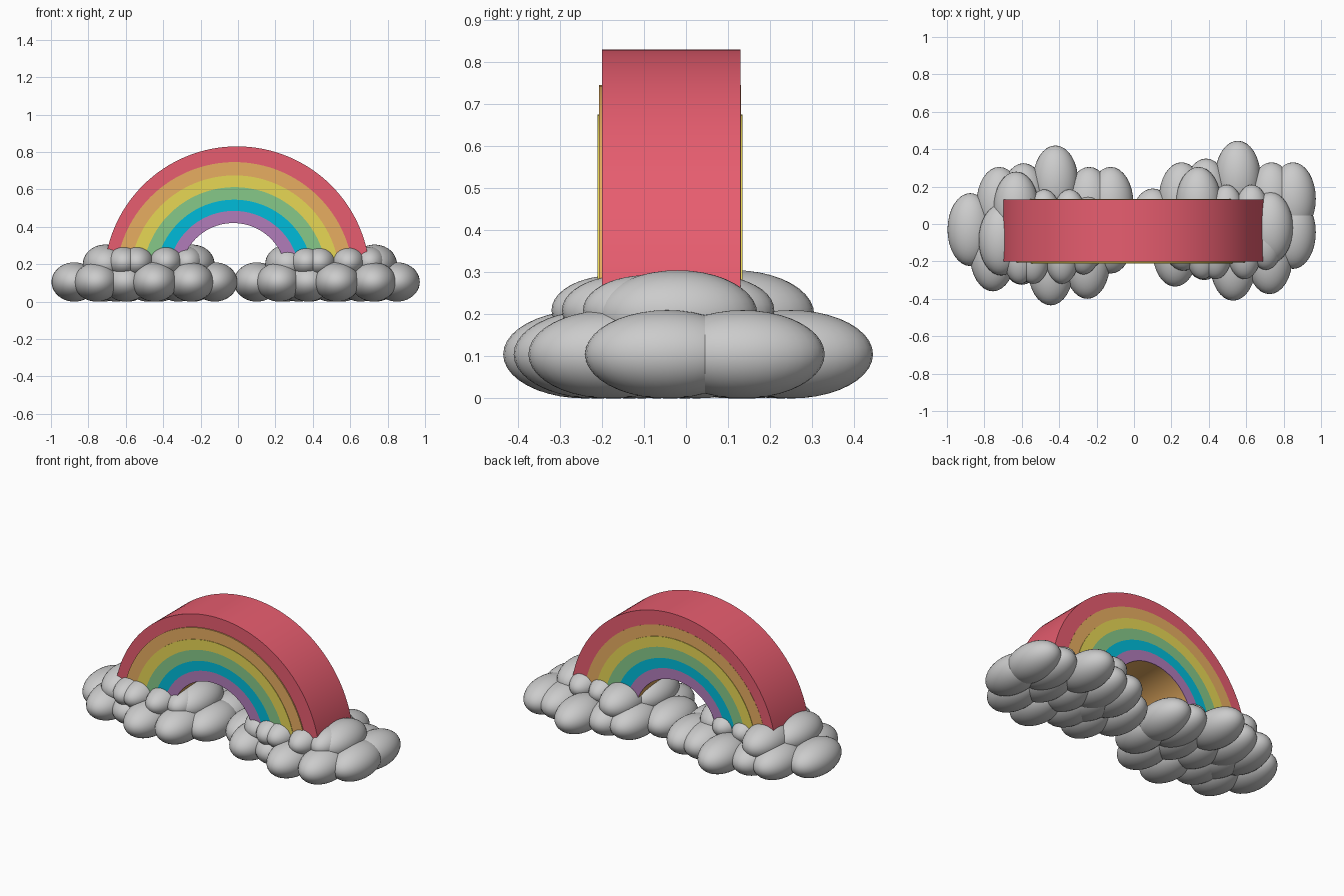
import bpy, bmesh, math
from mathutils import Matrix, Vector

if "Cube" in bpy.data.objects:
    bpy.data.objects.remove(bpy.data.objects["Cube"])


def finish(bm, name, color=None):
    bmesh.ops.recalc_face_normals(bm, faces=bm.faces)
    mesh = bpy.data.meshes.new(name)
    bm.to_mesh(mesh)
    bm.free()
    obj = bpy.data.objects.new(name, mesh)
    bpy.context.collection.objects.link(obj)
    if color:
        mat = bpy.data.materials.new(name + "_colour")
        mat.diffuse_color = (*color, 1)
        mat.use_nodes = True
        mat.node_tree.nodes["Principled BSDF"].inputs["Base Color"].default_value = mat.diffuse_color
        mesh.materials.append(mat)
    bpy.ops.object.select_all(action='DESELECT')
    obj.select_set(True)
    bpy.context.view_layer.objects.active = obj
    bpy.ops.object.shade_smooth_by_angle(angle=math.radians(40))
    return obj


def arch(name, color, outer, inner, depths, steps=64):
    """Half ring between two (centre_x, centre_z, radius) arcs, once per depth range."""
    bm = bmesh.new()
    for y0, y1 in depths:
        rows = []
        for i in range(steps + 1):
            a = math.pi * i / steps
            (ox, oz, ro), (ix, iz, ri) = outer, inner
            po = (ox + ro * math.cos(a), oz + ro * math.sin(a))
            pi = (ix + ri * math.cos(a), iz + ri * math.sin(a))
            rows.append([bm.verts.new((p[0], y, p[1]))
                         for p, y in ((po, y0), (po, y1), (pi, y1), (pi, y0))])
        for a, b in zip(rows, rows[1:]):
            for k in range(4):
                bm.faces.new((a[k], a[(k + 1) % 4], b[(k + 1) % 4], b[k]))
        bm.faces.new(rows[0])
        bm.faces.new(rows[-1])
    return finish(bm, name, color)


# Rainbow band boundaries, outside to inside: centre x, centre z, radius
arcs = [(-0.005, 0.118, 0.712), (-0.018, 0.110, 0.636), (-0.018, 0.113, 0.562),
        (-0.018, 0.118, 0.494), (-0.020, 0.123, 0.422), (-0.022, 0.133, 0.352),
        (-0.025, 0.137, 0.283)]

# Outer red shell and the full-depth orange body
arch("red_arch", (0.80, 0.11, 0.16), arcs[0], arcs[1], [(-0.20, 0.13)])
arch("orange_arch", (0.80, 0.42, 0.12), arcs[1], arcs[6], [(-0.207, 0.131)])

# Thin coloured bands on the front and back of the body
bands = [("yellow_band", (0.80, 0.68, 0.09)), ("green_band", (0.24, 0.58, 0.25)),
         ("blue_band", (0.0, 0.50, 0.70)), ("purple_band", (0.44, 0.20, 0.49))]
for i, (name, color) in enumerate(bands):
    arch(name, color, arcs[i + 2], arcs[i + 3], [(-0.21, -0.205), (0.129, 0.134)])

# Cloud puffs: x, y; the base row rests on the ground
base_puffs = [(-0.875, -0.03), (-0.72, 0.11), (-0.59, 0.13), (-0.42, 0.225),
              (-0.24, 0.11), (-0.125, 0.11), (-0.125, -0.07), (-0.25, -0.205),
              (-0.445, -0.24), (-0.755, -0.165), (-0.60, -0.13),
              (-0.65, 0.0), (-0.48, 0.0), (-0.32, 0.0)]
top_puffs = [(-0.71, -0.085), (-0.63, 0.09), (-0.245, -0.045)]
small_puffs = [(-0.54, -0.17), (-0.385, -0.17), (-0.61, -0.17), (-0.48, 0.035),
               (-0.345, 0.035), (-0.27, -0.12)]


def cloud(name, offset):
    bm = bmesh.new()
    for puffs, z, size in ((base_puffs, 0.105, (0.122, 0.195, 0.105)),
                           (top_puffs, 0.200, (0.120, 0.190, 0.105)),
                           (small_puffs, 0.210, (0.090, 0.150, 0.083))):
        for x, y in puffs:
            m = Matrix.Translation(Vector((x, y, z)) + offset) @ Matrix.Diagonal((*size, 1))
            bmesh.ops.create_uvsphere(bm, u_segments=32, v_segments=20, radius=1, matrix=m)
    return finish(bm, name)


# The right cloud repeats the left one
cloud("left_cloud", Vector((0, 0, 0)))
cloud("right_cloud", Vector((0.975, 0.025, 0)))
